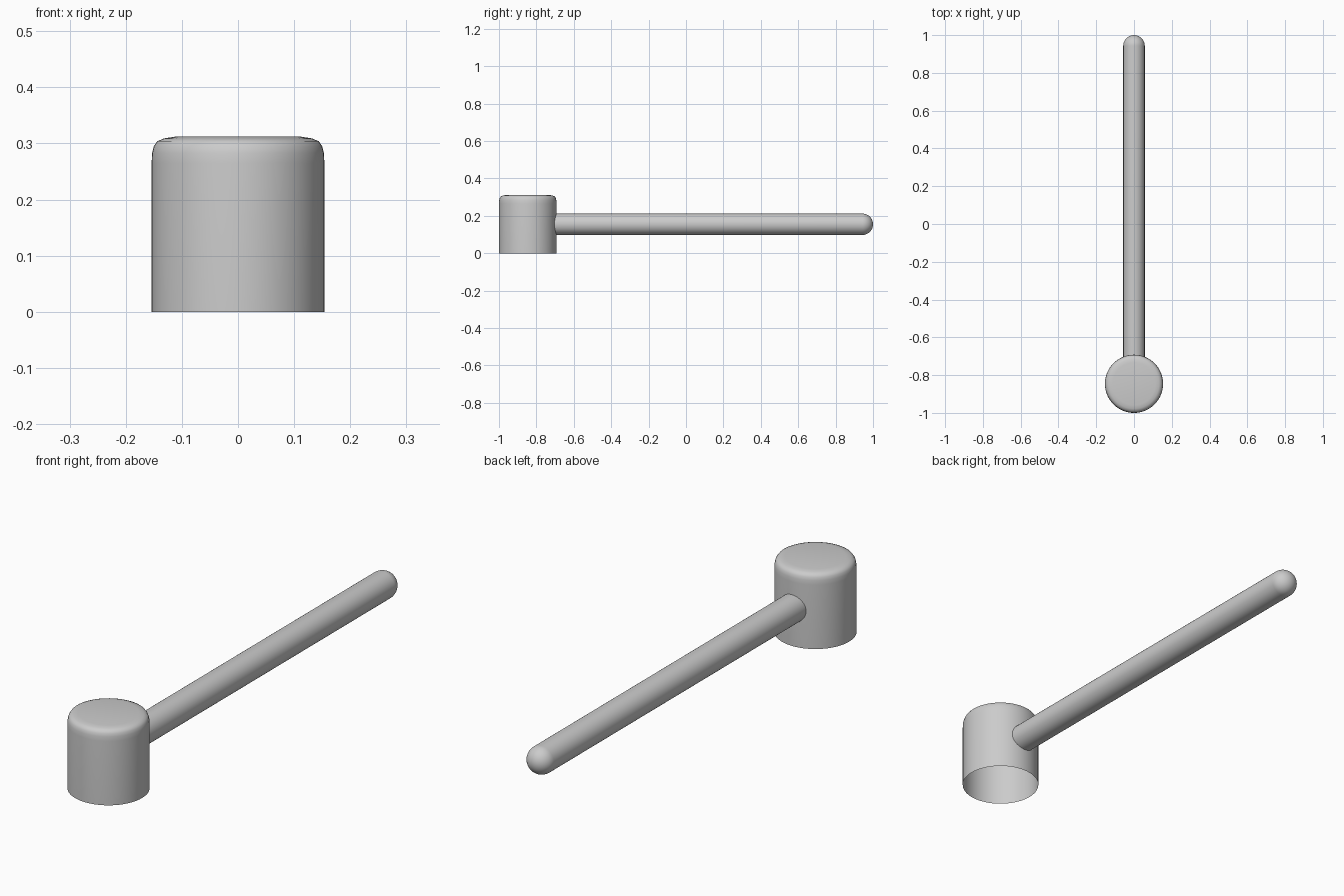
import bpy, math

if "Cube" in bpy.data.objects:
    bpy.data.objects.remove(bpy.data.objects["Cube"])

SEG = 64


def revolve(name, profile, place):
    """Lathe (radius, height) points; place maps local to world coordinates."""
    verts, faces, rings = [], [], []
    for r, h in profile:
        start = len(verts)
        if r == 0:
            verts.append(place(0, 0, h))
            rings.append([start] * SEG)
        else:
            for i in range(SEG):
                a = 2 * math.pi * i / SEG
                verts.append(place(r * math.cos(a), r * math.sin(a), h))
            rings.append(list(range(start, start + SEG)))
    for low, high in zip(rings, rings[1:]):
        for i in range(SEG):
            j = (i + 1) % SEG
            face = [low[i], low[j], high[j], high[i]]
            faces.append(list(dict.fromkeys(face)))
    mesh = bpy.data.meshes.new(name)
    mesh.from_pydata(verts, [], faces)
    obj = bpy.data.objects.new(name, mesh)
    bpy.context.collection.objects.link(obj)
    bpy.ops.object.select_all(action='DESELECT')
    obj.select_set(True)
    bpy.context.view_layer.objects.active = obj
    bpy.ops.object.shade_smooth_by_angle(angle=math.radians(40))
    return obj


# Hollow cup head, open underneath, with a softly rounded top rim
R, CY = 0.154, -0.846
head_profile = [(R, 0), (R, 0.265), (0.153, 0.283), (0.150, 0.295),
                (0.144, 0.304), (0.132, 0.309), (0.113, 0.312), (0, 0.312)]
revolve("cup_head", head_profile, lambda x, y, h: (x, CY + y, h))

# Round handle with a domed tip; its root follows the curved cup wall
HR, HZ, ROOT = 0.057, 0.155, -0.70
handle_profile = [(HR, ROOT)]
for k in range(13):
    a = math.pi / 2 * k / 12
    r = HR * math.cos(a) if k < 12 else 0
    handle_profile.append((r, 1 - HR + HR * math.sin(a)))


def place_handle(x, y, h):
    if h == ROOT:
        h = CY + math.sqrt(R * R - x * x) - 0.001
    return (x, h, HZ - y)


revolve("handle", handle_profile, place_handle)
